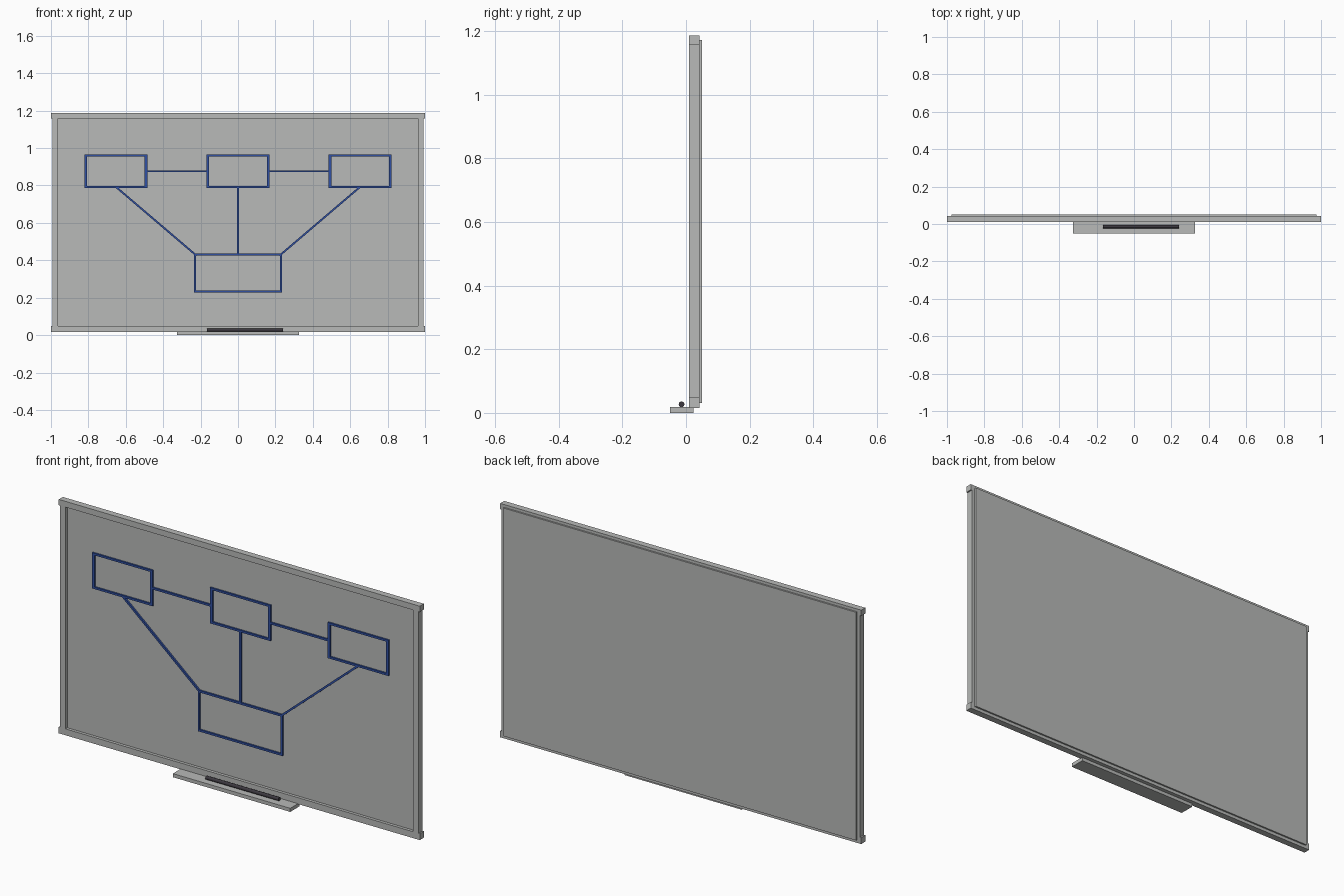
import bpy, math

if "Cube" in bpy.data.objects:
    bpy.data.objects.remove(bpy.data.objects["Cube"])


def material(name, rgb):
    m = bpy.data.materials.new(name)
    m.diffuse_color = (*rgb, 1)
    m.use_nodes = True
    m.node_tree.nodes["Principled BSDF"].inputs["Base Color"].default_value = m.diffuse_color
    return m


GREY = material("light_grey", (0.48, 0.49, 0.48))
BLUE = material("marker_blue", (0.03, 0.08, 0.36))
DARK = material("dark_grey", (0.045, 0.04, 0.05))


def box(name, x, y, z, mat):
    """Box from (min, max) ranges on each axis."""
    bpy.ops.mesh.primitive_cube_add(size=1, location=[sum(r) / 2 for r in (x, y, z)])
    o = bpy.context.object
    o.scale = [r[1] - r[0] for r in (x, y, z)]
    o.name = name
    o.data.materials.append(mat)
    return o


def stroke(name, a, b, width=0.01):
    """Thin drawn line on the board between two (x, z) points."""
    dx, dz = b[0] - a[0], b[1] - a[1]
    h = math.hypot(dx, dz) / 2
    o = box(name, (-h, h), (-0.004, 0.005), (-width / 2, width / 2), BLUE)
    o.location = ((a[0] + b[0]) / 2, 0.021, (a[1] + b[1]) / 2)
    o.rotation_euler.y = -math.atan2(dz, dx)


def drawn_box(name, x0, x1, z0, z1, side):
    t, s = 0.005, side / 2
    for z in (z0 + t, z1 - t):
        stroke(name + "_horizontal", (x0, z), (x1, z))
    for x in (x0 + s, x1 - s):
        stroke(name + "_vertical", (x, z0), (x, z1), side)


# Writing panel, proud of the frame at the back
box("board_panel", (-0.977, 0.977), (0.025, 0.05), (0.031, 1.173), GREY)

# Frame rails
box("top_rail", (-1, 1), (0.01, 0.042), (1.158, 1.187), GREY)
box("bottom_rail", (-1, 1), (0.01, 0.042), (0.016, 0.048), GREY)
for s, side in ((-1, "left"), (1, "right")):
    box(side + "_rail", sorted((s * 0.963, s * 0.993)), (0.01, 0.042), (0.048, 1.158), GREY)

# Tray and marker pen
box("pen_tray", (-0.325, 0.325), (-0.051, 0.023), (0, 0.018), GREY)
bpy.ops.mesh.primitive_cylinder_add(vertices=12, radius=0.009, depth=0.405,
                                    location=(0.037, -0.014, 0.027),
                                    rotation=(0, math.pi / 2, 0))
pen = bpy.context.object
pen.name = "marker_pen"
pen.data.materials.append(DARK)
bpy.ops.object.shade_smooth_by_angle()

# Diagram boxes
for cx in (-0.653, 0, 0.653):
    drawn_box("upper_diagram_box", cx - 0.168, cx + 0.168, 0.787, 0.966, 0.014)
drawn_box("lower_diagram_box", -0.234, 0.234, 0.229, 0.435, 0.01)

# Connectors
stroke("centre_connector", (0, 0.79), (0, 0.43))
for s in (-1, 1):
    stroke("level_connector", (s * 0.165, 0.876), (s * 0.488, 0.876))
    stroke("diagonal_connector", (s * 0.65, 0.79), (s * 0.222, 0.425))
